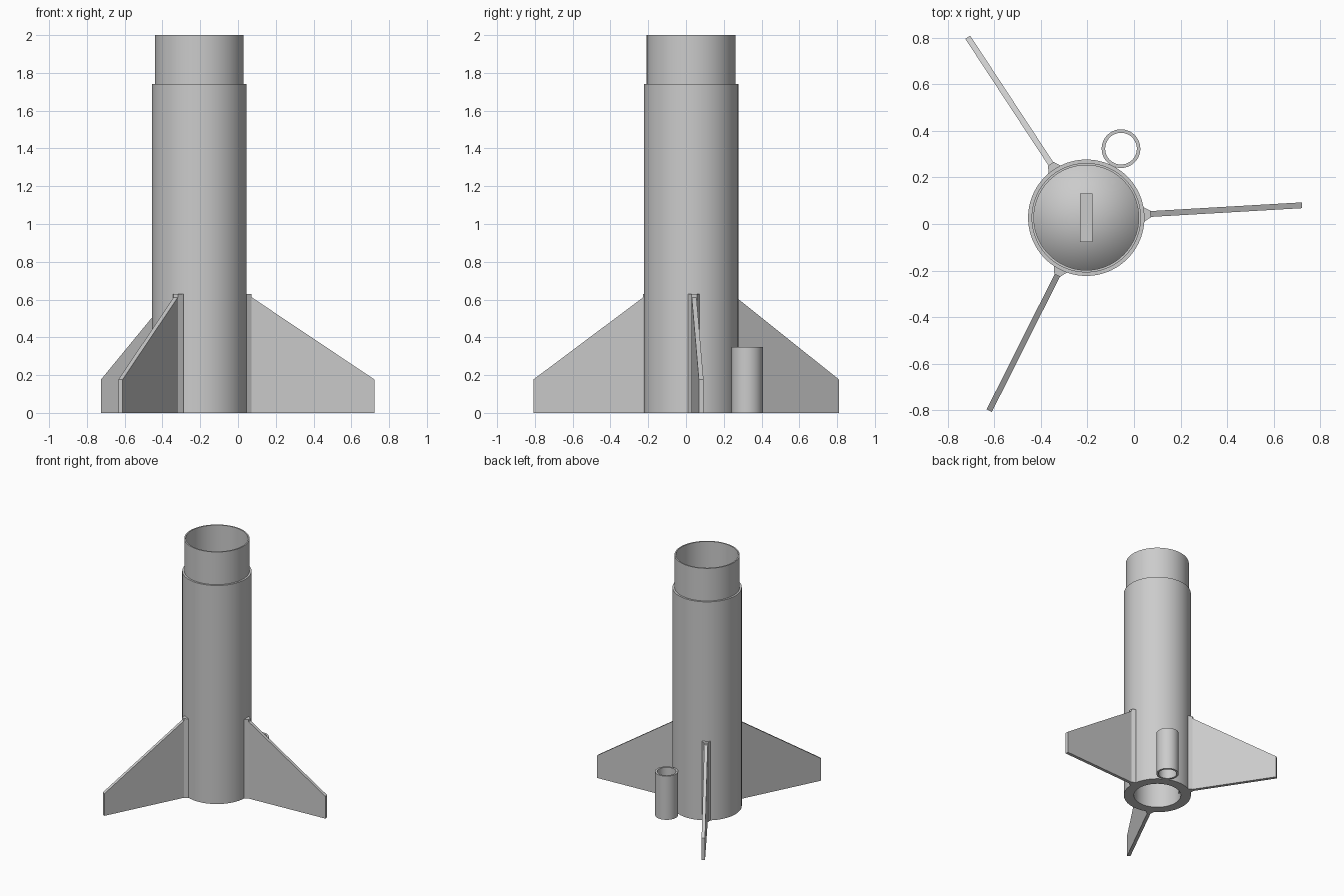
import bpy, bmesh
from math import sin, cos, pi, radians
from mathutils import Matrix

cube = bpy.data.objects.get("Cube")
if cube:
    bpy.data.objects.remove(cube, do_unlink=True)

CX, CY = -0.205, 0.027      # axis of the body tube
FIN_ANGLE = 3.3             # heading of the first fin in degrees

grey = bpy.data.materials.new("plain grey")
grey.use_nodes = True
colour = (0.6, 0.6, 0.6, 1)
grey.diffuse_color = colour
grey.node_tree.nodes["Principled BSDF"].inputs["Base Color"].default_value = colour


def finish(name, bm, matrix, smooth=False):
    bmesh.ops.remove_doubles(bm, verts=bm.verts, dist=1e-5)
    bmesh.ops.recalc_face_normals(bm, faces=bm.faces)
    mesh = bpy.data.meshes.new(name)
    bm.to_mesh(mesh)
    bm.free()
    mesh.materials.append(grey)
    obj = bpy.data.objects.new(name, mesh)
    obj.matrix_world = matrix
    bpy.context.collection.objects.link(obj)
    if smooth:
        bpy.ops.object.select_all(action='DESELECT')
        obj.select_set(True)
        bpy.context.view_layer.objects.active = obj
        bpy.ops.object.shade_smooth_by_angle(angle=radians(30))
    return obj


def lathe(name, profile, matrix, segments=96):
    """Revolve a closed (radius, height) profile around z."""
    bm = bmesh.new()
    verts = [bm.verts.new((r, 0, z)) for r, z in profile]
    edges = [bm.edges.new((verts[i], verts[i + 1])) for i in range(len(verts) - 1)]
    if profile[0][0] > 0:
        edges.append(bm.edges.new((verts[-1], verts[0])))
    bmesh.ops.spin(bm, geom=verts + edges, cent=(0, 0, 0), axis=(0, 0, 1),
                   angle=2 * pi, steps=segments, use_merge=True)
    return finish(name, bm, matrix, smooth=True)


def prism(name, points, offset, matrix):
    """Extrude a flat outline by an offset vector."""
    bm = bmesh.new()
    face = bm.faces.new([bm.verts.new(p) for p in points])
    out = bmesh.ops.extrude_face_region(bm, geom=[face], use_keep_orig=True)
    moved = [v for v in out["geom"] if isinstance(v, bmesh.types.BMVert)]
    bmesh.ops.translate(bm, verts=moved, vec=offset)
    return finish(name, bm, matrix)


def heading(degrees):
    return base @ Matrix.Rotation(radians(degrees), 4, 'Z')


base = Matrix.Translation((CX, CY, 0))

# Body tube: lower bore, stepped collar and inner conical bulkhead
lathe("body_tube", [(0, 1.2), (0.175, 1.2), (0.175, 0), (0.25, 0), (0.25, 1.74),
                    (0.235, 1.74), (0.235, 2), (0.225, 2), (0.225, 1.25), (0, 1.47)], base)

# Cord anchor bar over the cone
prism("anchor_bar", [(x, y, 1.33) for x, y in
                     ((-0.027, -0.104), (0.027, -0.104), (0.027, 0.104), (-0.027, 0.104))],
      (0, 0, 0.16), base)

# Three swept fins with chamfered root fillets
half = 0.0125
for i, side in enumerate(("left", "back_right", "front_right")):
    turn = heading(FIN_ANGLE + 120 * i)
    prism(side + "_fin", [(0.24, -half, 0), (0.928, -half, 0),
                          (0.928, -half, 0.177), (0.25, -half, 0.63), (0.24, -half, 0.63)],
          (0, 2 * half, 0), turn)
    prism(side + "_fin_root", [(0.235, -0.03, 0), (0.25, -0.03, 0), (0.277, -half - 0.002, 0),
                               (0.277, half + 0.002, 0), (0.25, 0.03, 0), (0.235, 0.03, 0)],
          (0, 0, 0.63), turn)

# Launch guide tube halfway between two fins
lug = heading(FIN_ANGLE + 60) @ Matrix.Translation((0.332, 0, 0))
lathe("guide_tube", [(0.083, 0), (0.083, 0.348), (0.068, 0.348), (0.068, 0)], lug, 64)

# Small guide ribs inside the lower bore
for i, side in enumerate(("left", "right")):
    prism(side + "_bore_rib", [(0.165, -0.018, 0.05), (0.18, -0.018, 0.05),
                               (0.18, 0.018, 0.05), (0.165, 0.018, 0.05)],
          (0, 0, 0.3), heading(FIN_ANGLE - 30 + 180 * i))
